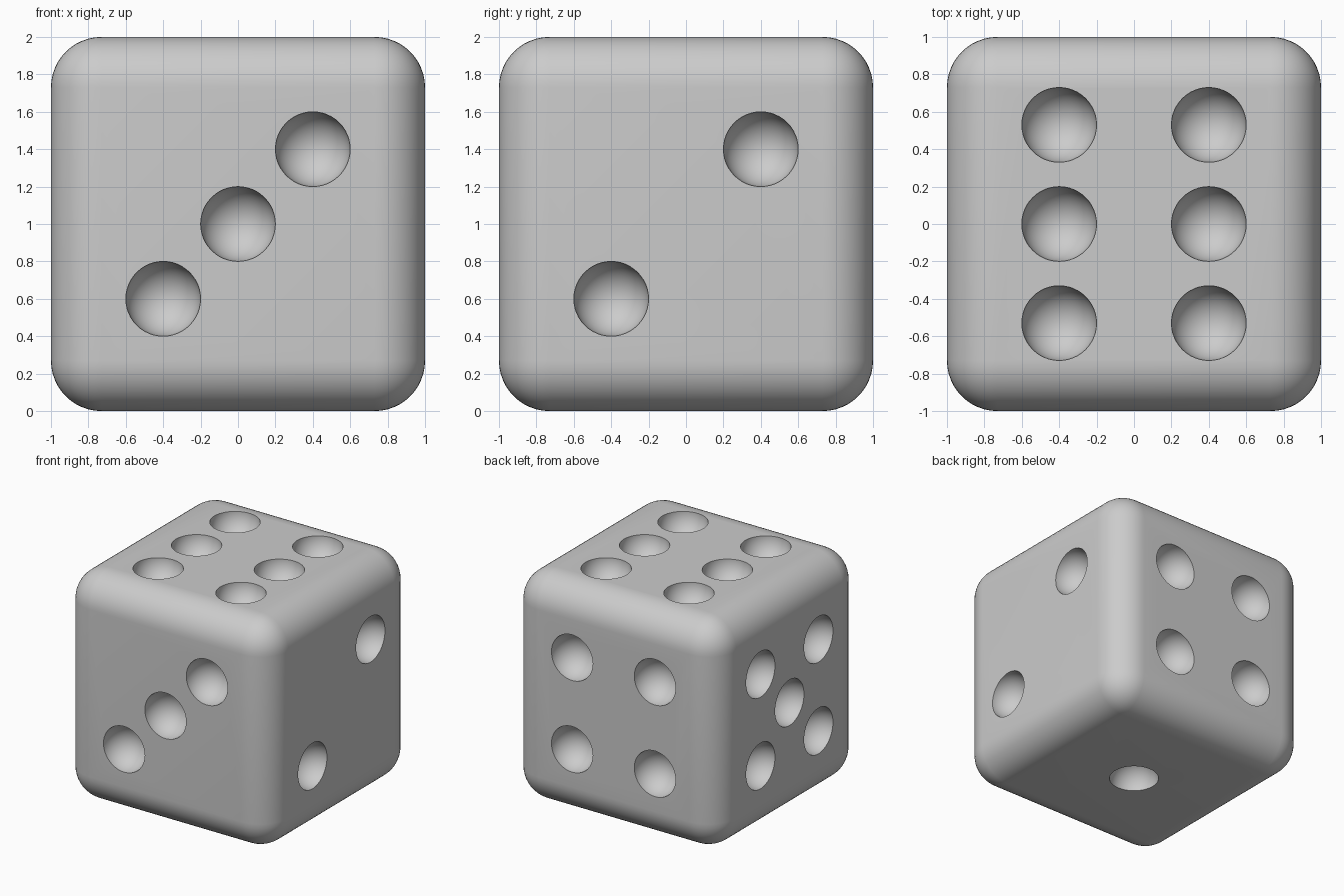
import bpy
import bmesh
import math
from mathutils import Matrix, Vector

if "Cube" in bpy.data.objects:
    bpy.data.objects.remove(bpy.data.objects["Cube"], do_unlink=True)

HALF = 1.0
ROUNDING = 0.27
PIP_RADIUS = 0.2
STEP = 0.4
ROW = 0.53

# Single matte grey for body and pips
grey = bpy.data.materials.new("light_grey")
grey.use_nodes = True
colour = (0.6, 0.6, 0.6, 1)
grey.diffuse_color = colour
grey.node_tree.nodes["Principled BSDF"].inputs["Base Color"].default_value = colour


def new_object(name, bm):
    mesh = bpy.data.meshes.new(name)
    bm.to_mesh(mesh)
    bm.free()
    mesh.materials.append(grey)
    obj = bpy.data.objects.new(name, mesh)
    bpy.context.collection.objects.link(obj)
    return obj


# Rounded cube body
bm = bmesh.new()
bmesh.ops.create_cube(bm, size=2 * HALF, matrix=Matrix.Translation((0, 0, HALF)))
die = new_object("die_body", bm)
bevel = die.modifiers.new("rounded_edges", "BEVEL")
bevel.width = ROUNDING
bevel.segments = 12
bevel.limit_method = "NONE"

# Pip layouts in each face's own two axes
diagonal = [(-STEP, -STEP), (STEP, STEP)]
corners = [(a, b) for a in (-STEP, STEP) for b in (-STEP, STEP)]
columns = [(a, b) for a in (-STEP, STEP) for b in (-ROW, 0, ROW)]
middle = [(0, 0)]

X, Y, Z = Vector((1, 0, 0)), Vector((0, 1, 0)), Vector((0, 0, 1))
faces = [
    (-Y, X, Z, diagonal + middle),  # front: three
    (X, Y, Z, diagonal),            # right-hand side: two
    (Y, X, Z, corners),             # back: four
    (-X, Y, Z, corners + middle),   # left-hand side: five
    (Z, X, Y, columns),             # top: six
    (-Z, X, Y, middle),             # bottom: one
]

# Spheres that carve the pips, poles aligned with each face
bm = bmesh.new()
for normal, across, up, layout in faces:
    turn = Z.rotation_difference(normal).to_matrix().to_4x4()
    for a, b in layout:
        centre = HALF * Z + HALF * normal + a * across + b * up
        bmesh.ops.create_uvsphere(bm, u_segments=48, v_segments=25, radius=PIP_RADIUS,
                                  matrix=Matrix.Translation(centre) @ turn)
cutter = new_object("pip_cutter", bm)
cutter.hide_render = True

carve = die.modifiers.new("pips", "BOOLEAN")
carve.operation = "DIFFERENCE"
carve.solver = "EXACT"
carve.object = cutter

# Bake the modifiers, then smooth everything except the pip rims
bpy.ops.object.select_all(action="DESELECT")
bpy.context.view_layer.objects.active = die
die.select_set(True)
for modifier in list(die.modifiers):
    bpy.ops.object.modifier_apply(modifier=modifier.name)
bpy.data.objects.remove(cutter, do_unlink=True)
bpy.ops.object.shade_smooth_by_angle(angle=math.radians(35))
